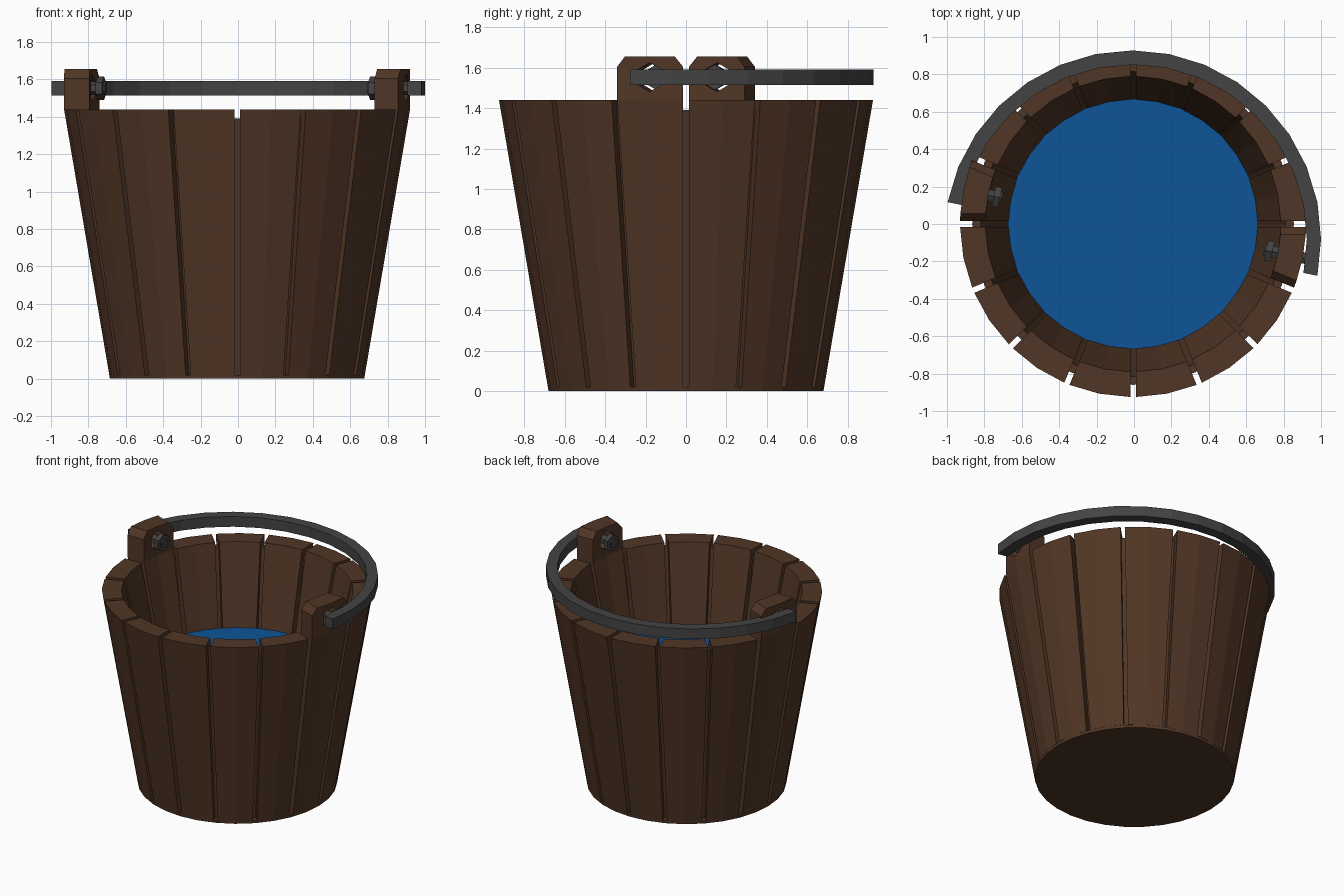
import bpy, bmesh, math
from mathutils import Vector

if "Cube" in bpy.data.objects:
    bpy.data.objects.remove(bpy.data.objects["Cube"])

CX = -0.005                      # slight offset of the bucket body
N = 16                           # number of staves
STEP = 2 * math.pi / N
H, GAP = 1.44, 0.015             # rim height, half width of the gaps
PIN_Z = 1.553


def material(name, col):
    m = bpy.data.materials.new(name)
    m.diffuse_color = (*col, 1)
    m.use_nodes = True
    m.node_tree.nodes["Principled BSDF"].inputs["Base Color"].default_value = m.diffuse_color
    return m


WOOD = material("brown wood", (0.083, 0.037, 0.019))
IRON = material("dark iron", (0.057, 0.057, 0.057))
WATER = material("blue water", (0.004, 0.09, 0.31))


def make(name, rings, mat, caps=True, closed=False):
    """Skin a list of equal point loops into a solid."""
    bm = bmesh.new()
    vs = [[bm.verts.new(p) for p in ring] for ring in rings]
    n = len(vs[0])
    pairs = list(zip(vs, vs[1:])) + ([(vs[-1], vs[0])] if closed else [])
    for a, b in pairs:
        for i in range(n):
            j = (i + 1) % n
            bm.faces.new((a[i], a[j], b[j], b[i]))
    if caps and not closed:
        bm.faces.new(vs[0][::-1])
        bm.faces.new(vs[-1])
    bmesh.ops.recalc_face_normals(bm, faces=bm.faces[:])
    me = bpy.data.meshes.new(name)
    bm.to_mesh(me)
    bm.free()
    me.materials.append(mat)
    ob = bpy.data.objects.new(name, me)
    bpy.context.collection.objects.link(ob)
    return ob


def polar(r, a, z, cx=CX, cy=0.0):
    return Vector((cx + r * math.cos(a), cy + r * math.sin(a), z))


def circle(r, z, n=32):
    return [polar(r, 2 * math.pi * i / n, z) for i in range(n)]


def outer(z):
    return 0.68 + (0.925 - 0.68) * min(z, H) / H


def inner(z):
    return 0.79 - 0.21 * (H - min(z, H))


def stave_ring(a0, z, gap=GAP):
    """Wedge cross-section of one stave: two facets outside, two inside."""
    a1, ri, ro = a0 + STEP, inner(z), outer(z)
    mid = (a0 + a1) / 2
    go, gi = math.asin(gap / ro), math.asin(gap / ri)
    return [polar(ro, a0 + go, z), polar(ro, mid, z), polar(ro, a1 - go, z),
            polar(ri, a1 - gi, z), polar(ri, mid, z), polar(ri, a0 + gi, z)]


def radial_prism(name, a, rad, r0, r1, mat, sides=6):
    """Hexagonal bar pointing outward from the bucket axis."""
    t = Vector((-math.sin(a), math.cos(a), 0))
    up = Vector((0, 0, 1))
    rings = []
    for r in (r0, r1):
        c = polar(r, a, PIN_Z)
        rings.append([c + rad * (t * math.cos(q) + up * math.sin(q))
                      for q in (math.pi / 2 + 2 * math.pi * k / sides for k in range(sides))])
    return make(name, rings, mat)


# staves; two opposite ones rise into chamfered lugs with a hole
for i in range(N):
    a0 = i * STEP
    lug = i in (7, 15)
    rings = [stave_ring(a0, 0.02), stave_ring(a0, H)]
    if lug:
        rings += [stave_ring(a0, 1.605), stave_ring(a0, 1.655, 0.055)]
    ob = make("lug_stave" if lug else "stave", rings, WOOD)
    if lug:
        mid = a0 + STEP / 2
        cutter = radial_prism("hole_cutter", mid, 0.072, 0.6, 1.1, WOOD)
        cutter.hide_render = True
        mod = ob.modifiers.new("hole", 'BOOLEAN')
        mod.operation, mod.object, mod.solver = 'DIFFERENCE', cutter, 'EXACT'
        bpy.context.view_layer.objects.active = ob
        bpy.ops.object.modifier_apply(modifier=mod.name)
        bpy.data.objects.remove(cutter)
        # hinge pin and its head
        radial_prism("hinge_pin", mid, 0.035, 0.715, 0.96, IRON)
        radial_prism("pin_head", mid, 0.062, 0.725, 0.76, IRON)

# recessed liner closing the gaps between staves
make("liner", [circle(0.637, 0.02), circle(0.86, 1.39),
               circle(0.815, 1.39), circle(0.592, 0.02)], WOOD, closed=True)

# bottom board
make("bottom_board", [circle(0.68, 0), circle(0.683, 0.02)], WOOD)

# water surface
make("water", [circle(0.66, 0.83), circle(0.669, 0.85)], WATER)

# half-hoop handle lying horizontally
hoop = []
for k in range(17):
    a = math.radians(-11.25 + 11.25 * k)
    hoop.append([polar(r, a, z, -0.008, -0.08)
                 for r, z in ((0.932, 1.515), (1.008, 1.515), (1.008, 1.592), (0.932, 1.592))])
make("handle", hoop, IRON)
